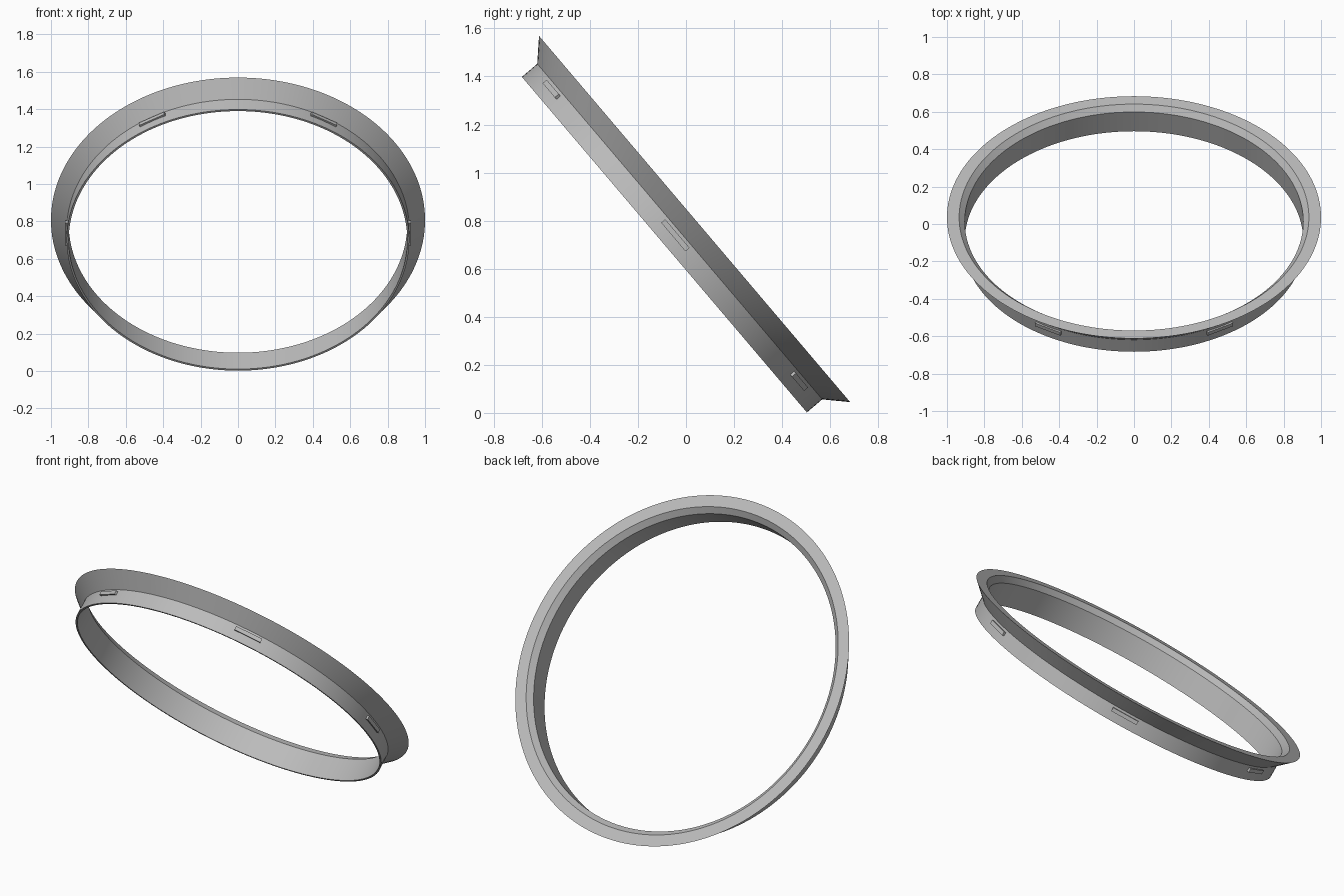
import bpy
import math
from mathutils import Matrix, Vector

if "Cube" in bpy.data.objects:
    bpy.data.objects.remove(bpy.data.objects["Cube"], do_unlink=True)

grey = bpy.data.materials.new("plain grey")
grey.use_nodes = True
COLOUR = (0.5, 0.5, 0.5, 1)
grey.diffuse_color = COLOUR
grey.node_tree.nodes["Principled BSDF"].inputs["Base Color"].default_value = COLOUR

# The ring's axis leans back from vertical
TILT = Matrix.Translation((0, -0.09, 0.70)) @ Matrix.Rotation(math.radians(-49.65), 4, 'X')
SEGMENTS = 160


def add_object(name, verts, faces):
    mesh = bpy.data.meshes.new(name)
    mesh.from_pydata(verts, [], faces)
    mesh.materials.append(grey)
    obj = bpy.data.objects.new(name, mesh)
    bpy.context.collection.objects.link(obj)
    return obj


def lathe(name, profile):
    """Revolve a closed (radius, height) profile about the axis."""
    n = len(profile)
    verts, faces = [], []
    for s in range(SEGMENTS):
        a = math.tau * s / SEGMENTS
        verts += [(r * math.cos(a), r * math.sin(a), h) for r, h in profile]
        t = (s + 1) % SEGMENTS
        for i in range(n):
            j = (i + 1) % n
            faces.append((s * n + i, t * n + i, t * n + j, s * n + j))
    return add_object(name, verts, faces)


# Collar with a flared flange, one closed section
ring = lathe("flanged_ring", [(0.905, 0), (0.916, 0), (0.916, 0.084),
                              (1.0, 0.165), (0.935, 0.165), (0.905, 0.135)])
ring.matrix_world = TILT
bpy.ops.object.select_all(action='DESELECT')
ring.select_set(True)
bpy.context.view_layer.objects.active = ring
bpy.ops.object.shade_smooth_by_angle(angle=math.radians(30))

# Six snap ridges around the collar
for k in range(6):
    bpy.ops.mesh.primitive_cube_add(size=1)
    ridge = bpy.context.object
    ridge.name = f"snap_ridge_{k + 1}"
    ridge.data.transform(Matrix.Diagonal(Vector((0.018, 0.156, 0.022, 1))))
    ridge.data.materials.append(grey)
    ridge.matrix_world = (TILT @ Matrix.Rotation(k * math.tau / 6, 4, 'Z')
                          @ Matrix.Translation((0.916, 0, 0.06)))
